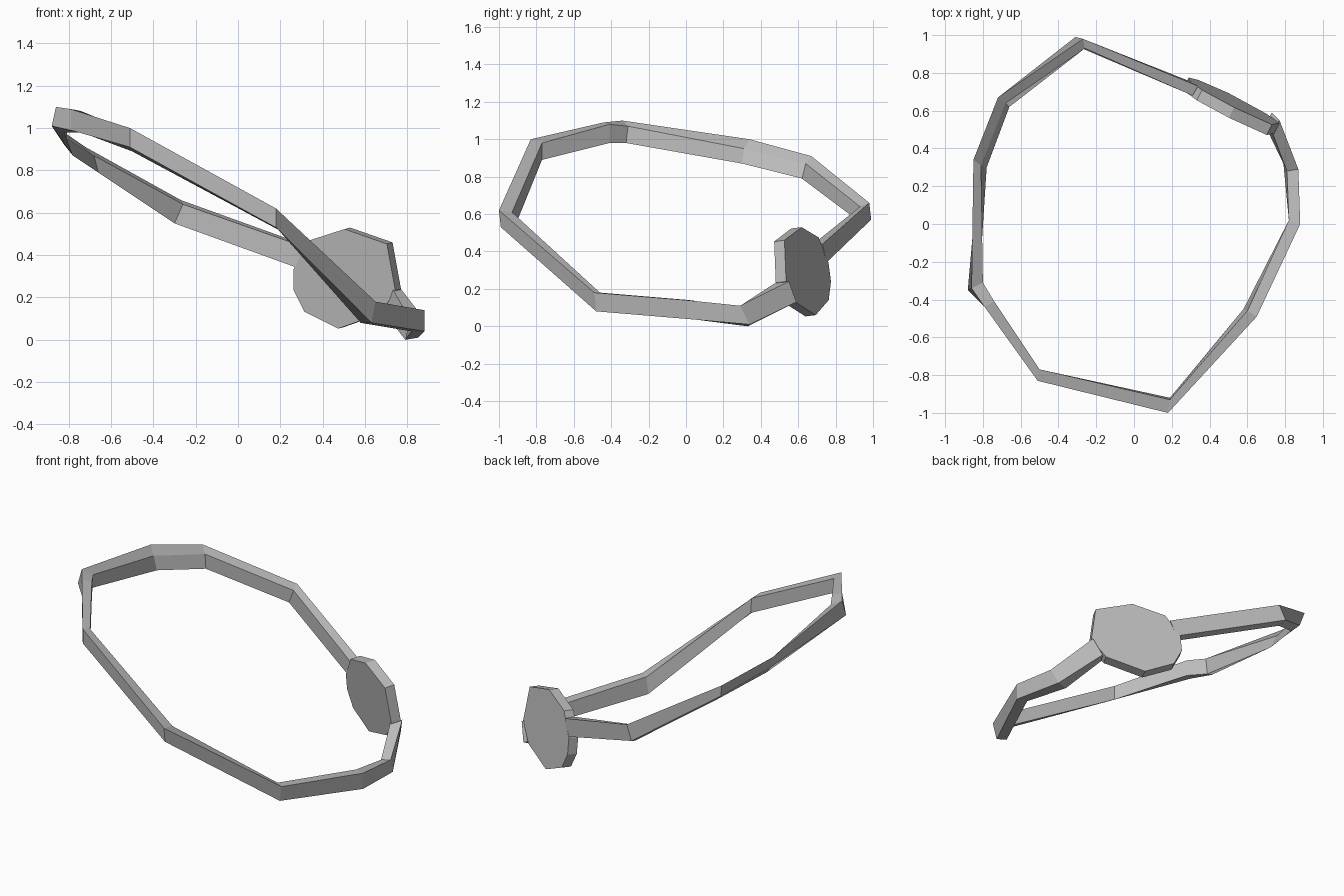
import bpy
import bmesh
from mathutils import Vector

default_cube = bpy.data.objects.get("Cube")
if default_cube:
    bpy.data.objects.remove(default_cube, do_unlink=True)


def make_material(name, colour):
    material = bpy.data.materials.new(name)
    material.use_nodes = True
    material.diffuse_color = colour
    material.node_tree.nodes["Principled BSDF"].inputs["Base Color"].default_value = colour
    return material


def loft(name, sections, material):
    """Bridge a chain of equal cross-sections and cap both ends."""
    bm = bmesh.new()
    rings = [[bm.verts.new(point) for point in section] for section in sections]
    for ring, following in zip(rings, rings[1:]):
        for i in range(len(ring)):
            j = (i + 1) % len(ring)
            bm.faces.new((ring[i], ring[j], following[j], following[i]))
    bm.faces.new(rings[0])
    bm.faces.new(rings[-1])
    bmesh.ops.recalc_face_normals(bm, faces=bm.faces)
    mesh = bpy.data.meshes.new(name)
    bm.to_mesh(mesh)
    bm.free()
    mesh.materials.append(material)
    part = bpy.data.objects.new(name, mesh)
    bpy.context.collection.objects.link(part)
    return part


def band_section(outer_top, inner_top, inner_bottom):
    """Complete the four-sided band section from three of its corners."""
    outer, inner, low = Vector(outer_top), Vector(inner_top), Vector(inner_bottom)
    return [outer, inner, low, outer + low - inner]


grey = make_material("plain grey", (0.5, 0.5, 0.5, 1))

# Band bends: outer top, inner top and inner bottom corners
bends = [
    ((.34, .73, .44), (.31, .68, .44), (.28, .7, .34)),
    ((-.27, .98, .66), (-.26, .93, .64), (-.3, .94, .55)),
    ((-.72, .67, .91), (-.68, .64, .87), (-.66, .62, .79)),
    ((-.85, .34, 1), (-.81, .31, .95), (-.78, .3, .87)),
    ((-.86, -.34, 1.1), (-.8, -.31, 1.07), (-.82, -.32, .98)),
    ((-.79, -.44, 1.09), (-.74, -.41, 1.08), (-.74, -.41, .98)),
    ((-.51, -.83, 1), (-.5, -.77, .98), (-.5, -.77, .89)),
    ((.18, -1, .62), (.19, -.93, .61), (.19, -.92, .52)),
    ((.65, -.49, .18), (.6, -.46, .18), (.58, -.45, .08)),
    ((.88, 0, .14), (.82, .02, .14), (.82, .02, .04)),
    ((.87, .29, .11), (.81, .28, .1), (.79, .33, 0)),
    ((.77, .55, .24), (.73, .49, .24), (.69, .53, .13)),
]
loft("wrist_band", [band_section(*corners) for corners in bends], grey)

# Many-sided dial outline on a slightly tilted plane, given as x and z
outline = [(.53, .53), (.73, .46), (.77, .24), (.7, .13), (.5, .06),
           (.34, .14), (.29, .24), (.29, .34), (.36, .475)]
back = [Vector((x, .67 - .5 * (x - .5) - .13 * (z - .24), z)) for x, z in outline]
thickness = Vector((-.027, -.055, -.007))
loft("dial_plate", [back, [point + thickness for point in back]], grey)
